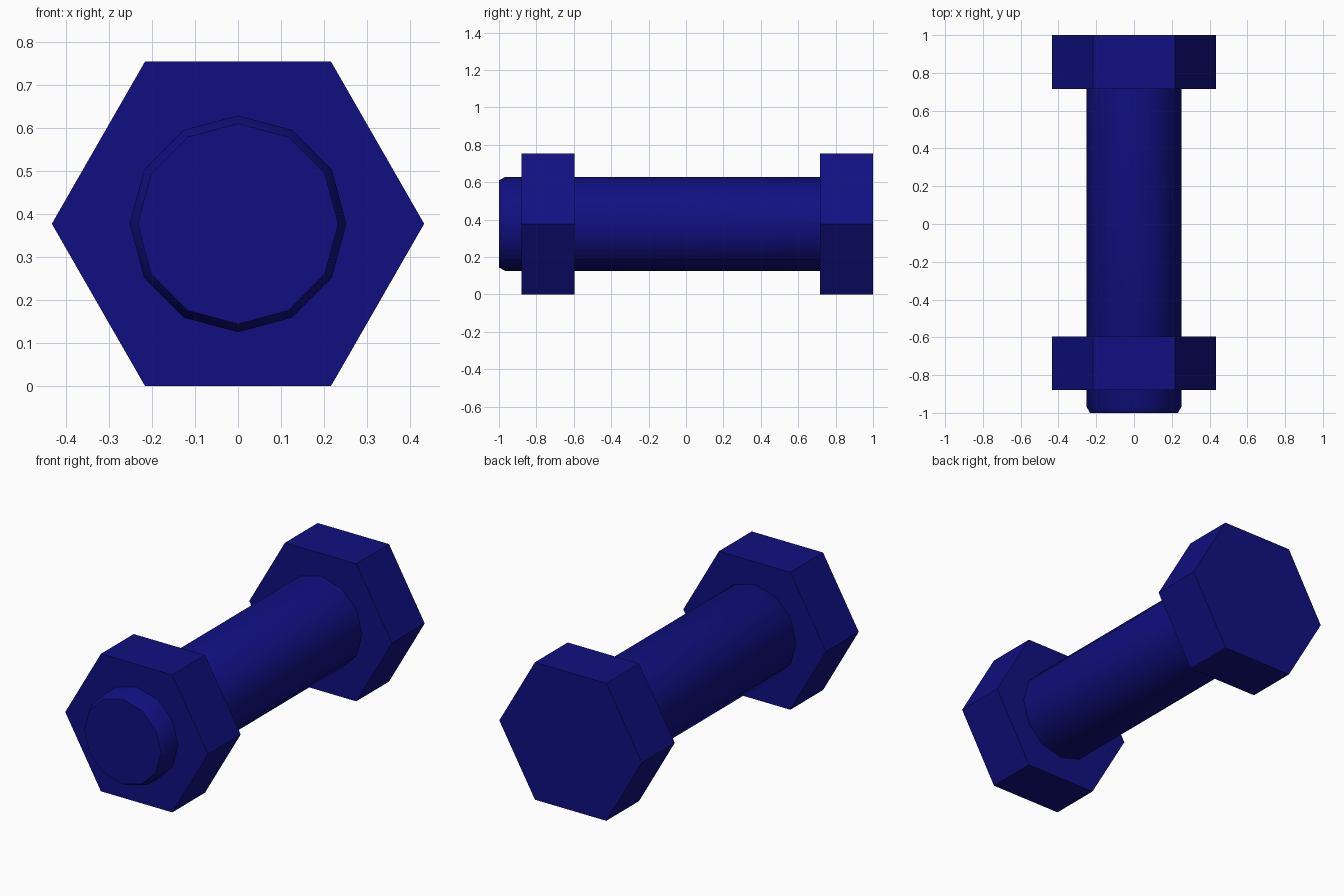
import bpy
import bmesh
import math

cube = bpy.data.objects.get("Cube")
if cube:
    bpy.data.objects.remove(cube)

AXIS_Z = 0.377       # height of the bolt axis
HEX_R = 0.433
HEX_HALF_HEIGHT = 0.377
SHAFT_R = 0.252

blue = bpy.data.materials.new("dark blue")
blue.use_nodes = True
colour = (0.005, 0.005, 0.22, 1)
blue.diffuse_color = colour
blue.node_tree.nodes["Principled BSDF"].inputs["Base Color"].default_value = colour


def prism(name, sides, sections, stretch=1.0):
    """Solid along y, skinned through (y, radius) sections with capped ends."""
    bm = bmesh.new()
    rings = []
    for y, r in sections:
        angles = [math.tau * i / sides for i in range(sides)]
        rings.append([bm.verts.new((r * math.cos(a), y, r * math.sin(a) * stretch))
                      for a in angles])
    for low, high in zip(rings, rings[1:]):
        for i in range(sides):
            j = (i + 1) % sides
            bm.faces.new((low[i], low[j], high[j], high[i]))
    bm.faces.new(rings[0])
    bm.faces.new(rings[-1])
    bmesh.ops.recalc_face_normals(bm, faces=bm.faces)
    mesh = bpy.data.meshes.new(name)
    bm.to_mesh(mesh)
    bm.free()
    mesh.materials.append(blue)
    obj = bpy.data.objects.new(name, mesh)
    obj.location.z = AXIS_Z
    bpy.context.collection.objects.link(obj)
    return obj


# Hexagonal head at the back and nut near the front
stretch = HEX_HALF_HEIGHT / (HEX_R * math.sin(math.radians(60)))
prism("bolt_head", 6, [(0.716, HEX_R), (1, HEX_R)], stretch)
prism("nut", 6, [(-0.879, HEX_R), (-0.595, HEX_R)], stretch)

# Twelve-sided shaft with a chamfered tip, smooth along its length
shaft = prism("shaft", 12, [(-1, 0.233), (-0.965, SHAFT_R), (0.72, SHAFT_R)])
bpy.ops.object.select_all(action="DESELECT")
shaft.select_set(True)
bpy.context.view_layer.objects.active = shaft
bpy.ops.object.shade_smooth_by_angle(angle=math.radians(40))
